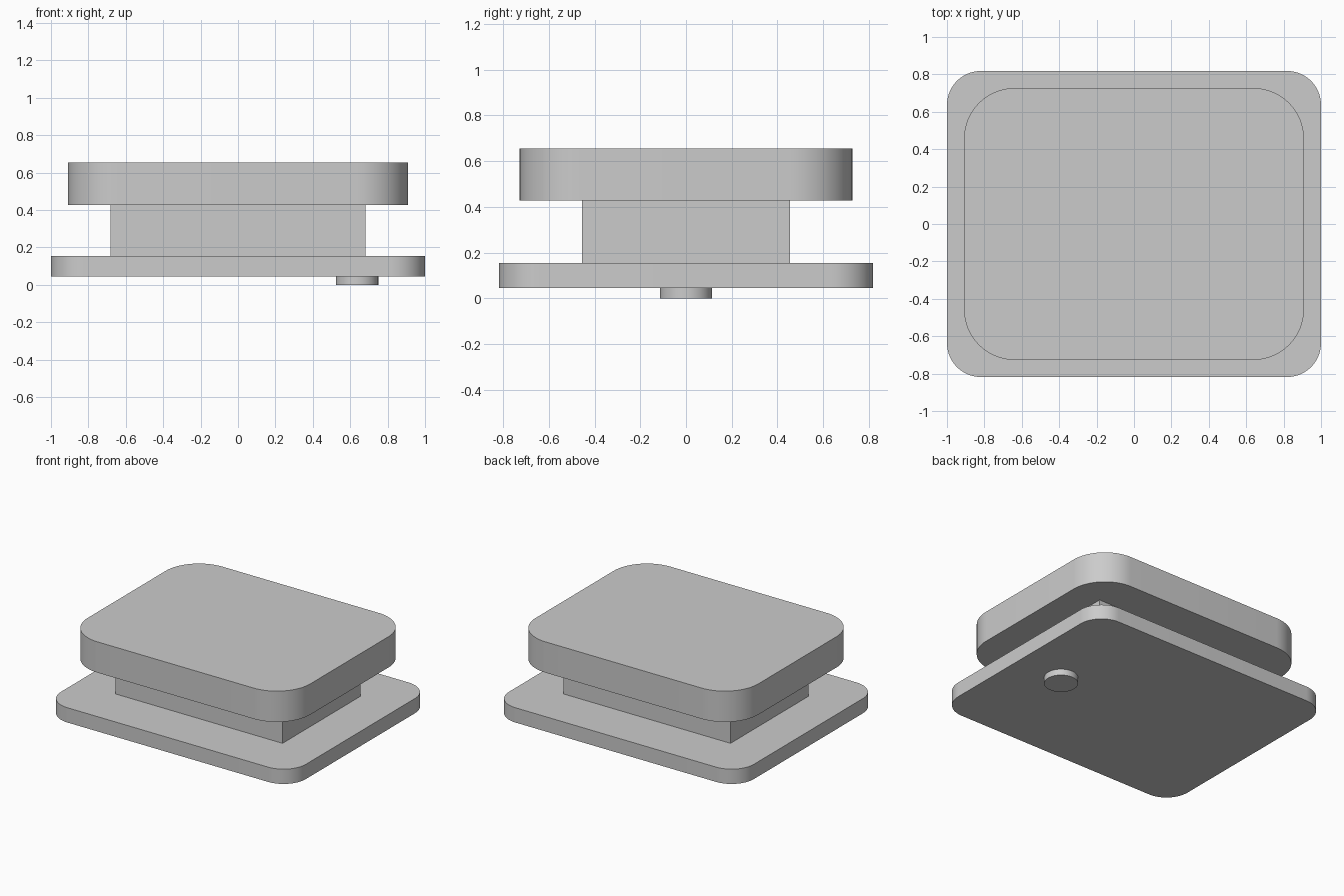
import bpy
import bmesh
import math

cube = bpy.data.objects.get("Cube")
if cube:
    bpy.data.objects.remove(cube, do_unlink=True)

UNIT = 1 / 22  # design unit: the base plate is 44 units wide

grey = bpy.data.materials.new("light grey")
grey.use_nodes = True
colour = (0.6, 0.6, 0.6, 1)
grey.diffuse_color = colour
grey.node_tree.nodes["Principled BSDF"].inputs["Base Color"].default_value = colour


def finish(bm, name):
    """Turn a bmesh into a shaded, coloured object."""
    bmesh.ops.recalc_face_normals(bm, faces=bm.faces)
    mesh = bpy.data.meshes.new(name)
    bm.to_mesh(mesh)
    bm.free()
    mesh.materials.append(grey)
    obj = bpy.data.objects.new(name, mesh)
    bpy.context.collection.objects.link(obj)
    bpy.ops.object.select_all(action='DESELECT')
    obj.select_set(True)
    bpy.context.view_layer.objects.active = obj
    bpy.ops.object.shade_smooth_by_angle(angle=math.radians(30))
    return obj


def slab(name, width, depth, bottom, top, radius=0):
    """Upright block, with its vertical corners rounded if a radius is given."""
    bm = bmesh.new()
    bmesh.ops.create_cube(bm, size=1)
    for v in bm.verts:
        v.co.x *= width * UNIT
        v.co.y *= depth * UNIT
        v.co.z = (top if v.co.z > 0 else bottom) * UNIT
    if radius:
        uprights = [e for e in bm.edges
                    if abs(e.verts[0].co.z - e.verts[1].co.z) > 1e-4]
        bmesh.ops.bevel(bm, geom=uprights, offset=radius * UNIT,
                        segments=16, profile=0.5, affect='EDGES')
    return finish(bm, name)


# Stacked body
slab("base_plate", 44, 36, 1, 3.4, radius=4)
slab("neck_block", 30, 20, 3.4, 9.4)
slab("top_cap", 40, 32, 9.4, 14.4, radius=6)

# Round peg under the left side of the base
bm = bmesh.new()
bmesh.ops.create_cone(bm, cap_ends=True, segments=64, radius1=2.5 * UNIT,
                      radius2=2.5 * UNIT, depth=UNIT)
bmesh.ops.translate(bm, verts=bm.verts, vec=(14 * UNIT, 0, UNIT / 2))
finish(bm, "locating_peg")
